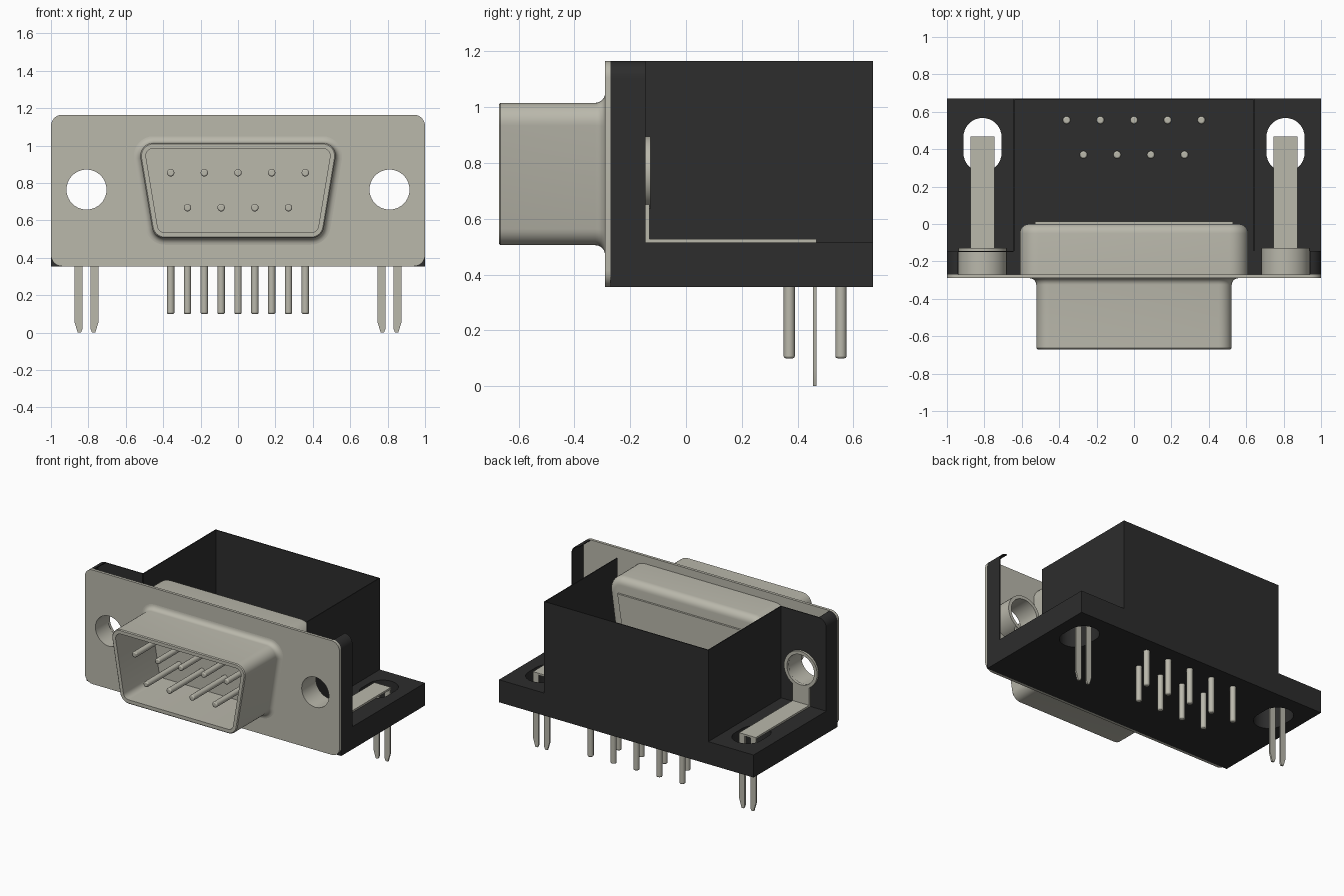
import bpy, bmesh, math
from mathutils import Matrix

cube = bpy.data.objects.get("Cube")
if cube:
    bpy.data.objects.remove(cube, do_unlink=True)


def material(name, rgb):
    m = bpy.data.materials.new(name)
    m.use_nodes = True
    m.diffuse_color = (*rgb, 1)
    bsdf = m.node_tree.nodes["Principled BSDF"]
    bsdf.inputs["Base Color"].default_value = (*rgb, 1)
    bsdf.inputs["Roughness"].default_value = 0.5
    return m


METAL = material("warm grey metal", (0.49, 0.48, 0.41))
BLACK = material("black plastic", (0.026, 0.026, 0.026))
parts = []


def finish(name, bm, mat):
    bmesh.ops.remove_doubles(bm, verts=bm.verts, dist=1e-5)
    bmesh.ops.recalc_face_normals(bm, faces=bm.faces)
    me = bpy.data.meshes.new(name)
    bm.to_mesh(me)
    bm.free()
    me.materials.clear()
    me.materials.append(mat)
    ob = bpy.data.objects.new(name, me)
    bpy.context.collection.objects.link(ob)
    parts.append(ob)
    return ob


def prism(name, loops, axis, a, b, mat):
    """Extrude outline loops (inner loops become holes) along axis from a to b."""
    cu = bpy.data.curves.new(name + "_outline", 'CURVE')
    cu.dimensions, cu.fill_mode, cu.extrude = '2D', 'BOTH', abs(b - a) / 2
    for loop in loops:
        sp = cu.splines.new('POLY')
        sp.points.add(len(loop) - 1)
        for p, (u, v) in zip(sp.points, loop):
            p.co = (u, v, 0, 1)
        sp.use_cyclic_u = True
    tmp = bpy.data.objects.new(name + "_tmp", cu)
    bpy.context.collection.objects.link(tmp)
    dg = bpy.context.evaluated_depsgraph_get()
    me = bpy.data.meshes.new_from_object(tmp.evaluated_get(dg))
    bm = bmesh.new()
    bm.from_mesh(me)
    bpy.data.objects.remove(tmp)
    bpy.data.curves.remove(cu)
    bpy.data.meshes.remove(me)
    mid = (a + b) / 2
    if axis == 'Y':
        mat4 = Matrix.Translation((0, mid, 0)) @ Matrix.Rotation(math.pi / 2, 4, 'X')
    else:
        mat4 = Matrix.Translation((0, 0, mid))
    bm.transform(mat4)
    return finish(name, bm, mat)


def arc(cx, cy, r, a0, a1, n=8):
    return [(cx + r * math.cos(math.radians(a0 + (a1 - a0) * i / n)),
             cy + r * math.sin(math.radians(a0 + (a1 - a0) * i / n))) for i in range(n + 1)]


def circle(cx, cy, r, n=40):
    return arc(cx, cy, r, 0, 360, n)[:-1]


def rect(x0, x1, y0, y1):
    return [(x0, y0), (x1, y0), (x1, y1), (x0, y1)]


def d_loop(top, bot, z0, z1, r, off=0):
    """Rounded trapezoid, grown by off."""
    t = (top - bot) / (z1 - z0)
    a = math.atan(t)
    deg = math.degrees(a)
    cx = lambda z: bot + (z - z0) * t - r / math.cos(a)
    zt, zb = z1 - r, z0 + r
    R = r + off
    return (arc(cx(zt), zt, R, -deg, 90) + arc(-cx(zt), zt, R, 90, 180 + deg)
            + arc(-cx(zb), zb, R, 180 + deg, 270) + arc(cx(zb), zb, R, 270, 360 - deg))


def loft(name, shape, rings, mat, cap=True):
    """Join grown copies of a rounded trapezoid along y; cap the last one."""
    bm = bmesh.new()
    prev = None
    for off, y in rings:
        cur = [bm.verts.new((x, y, z)) for x, z in d_loop(*shape, off)]
        if prev:
            n = len(cur)
            for i in range(n):
                j = (i + 1) % n
                bm.faces.new((prev[i], prev[j], cur[j], cur[i]))
        prev = cur
    if cap:
        bm.faces.new(prev)
    return finish(name, bm, mat)


def rod(name, x, y, z, r, length, axis):
    bm = bmesh.new()
    bmesh.ops.create_cone(bm, cap_ends=True, segments=16, radius1=r, radius2=r, depth=length)
    if axis == 'Y':
        bm.transform(Matrix.Rotation(math.pi / 2, 4, 'X'))
    bm.transform(Matrix.Translation((x, y, z)))
    ob = finish(name, bm, METAL)
    bev = ob.modifiers.new("rounded_ends", 'BEVEL')
    bev.width, bev.segments, bev.limit_method = 0.007, 2, 'ANGLE'
    return ob


Z0, Z1, FLOOR = 0.355, 1.165, 0.515
HX, HZ = 0.81, 0.765
FRONT_D = (0.535, 0.45, 0.505, 1.015, 0.07)

# Front plate with two screw holes and the opening for the shell
c = 0.06
plate = (arc(1 - c, Z1 - c, c, 0, 90) + arc(-1 + c, Z1 - c, c, 90, 180)
         + arc(-1 + c, Z0 + c, c, 180, 270) + arc(1 - c, Z0 + c, c, 270, 360))
prism("front_plate", [plate, circle(-HX, HZ, 0.107), circle(HX, HZ, 0.107),
                      d_loop(*FRONT_D, -0.03)], 'Y', -0.29, -0.27, METAL)

# Front shell: flared root, straight wall, hollow inside
flare = [(0.035 * (1 - math.sin(t)), -0.29 - 0.035 * (1 - math.cos(t)))
         for t in [math.pi / 2 * i / 6 for i in range(7)]]
loft("front_shell", FRONT_D, flare + [(0, -0.664), (-0.006, -0.67), (-0.03, -0.67), (-0.03, -0.272)], METAL)

# Rear shell with a rounded back edge and a raised panel
e = 0.05
back = [(-e * (1 - math.cos(t)), -e + e * math.sin(t)) for t in [math.pi / 2 * i / 6 for i in range(7)]]
loft("rear_shell", (0.625, 0.53, 0.42, 1.11, 0.1), [(0, -0.27)] + back, METAL)
prism("rear_panel", [[(-0.53, 1.0), (0.53, 1.0), (0.45, 0.51), (-0.45, 0.51)]], 'Y', -0.002, 0.014, METAL)

# Base with two slots
def slot(x):
    return arc(x, 0.465, 0.102, 0, 180, 16) + arc(x, 0.38, 0.102, 180, 360, 16)


prism("base", [rect(-1, 1, -0.27, 0.67), slot(-HX), slot(HX)], 'Z', Z0, FLOOR, BLACK)

# Open-topped housing walls
w, hx = 0.006, 0.645
prism("housing_walls", [[(-hx, -0.145), (-hx, 0.67), (hx, 0.67), (hx, -0.145), (hx - w, -0.145),
                         (hx - w, 0.67 - w), (-hx + w, 0.67 - w), (-hx + w, -0.145)]],
      'Z', FLOOR, Z1, BLACK)

# Flange back wall on the right side
prism("right_flange_back", [[(-hx, FLOOR), (-hx, Z1)] + arc(-1 + c, Z1 - c, c, 90, 180) + [(-1, FLOOR)],
                            circle(-HX, HZ, 0.107)], 'Y', -0.151, -0.145, BLACK)

# Mirrored side parts
for side, s in (("right", -1), ("left", 1)):
    # Thin outer flange edge following the plate corner
    outer = [(1, FLOOR)] + arc(1 - c, Z1 - c, c, 0, 90)
    inner = arc(1 - c, Z1 - c, c - w, 90, 0) + [(1 - w, FLOOR)]
    prism(side + "_flange_edge", [[(s * x, z) for x, z in outer + inner]], 'Y', -0.27, -0.145, BLACK)
    # Screw bushing
    prism(side + "_bushing", [circle(HX * s, HZ, 0.13), circle(HX * s, HZ, 0.107)], 'Y', -0.27, -0.128, METAL)
    # Board lock strap: upright, flat run and forked legs
    x0, x1 = s * HX - 0.065, s * HX + 0.065
    prism(side + "_strap_upright", [rect(x0, x1, FLOOR, 0.65)], 'Y', -0.145, -0.131, METAL)
    prism(side + "_strap", [rect(x0, x1, -0.14, 0.467)], 'Z', FLOOR, FLOOR + 0.013, METAL)
    for k, d in (("inner", -1), ("outer", 1)):
        leg = [(0.022, FLOOR), (0.065, FLOOR), (0.065, 0.06), (0.047, 0.0), (0.03, 0.0), (0.022, 0.02)]
        prism(f"{side}_{k}_leg", [[(s * (HX + d * u), z) for u, z in leg]], 'Y', 0.455, 0.467, METAL)

# Contact pins and solder pins: a row of five and a row of four
for n, z, y in ((5, 0.855, 0.555), (4, 0.668, 0.37)):
    for i in range(n):
        x = (i - (n - 1) / 2) * 0.18
        rod(f"contact_pin_{n}_{i}", x, -0.455, z, 0.02, 0.39, 'Y')
        rod(f"solder_pin_{n}_{i}", x, y, 0.312, 0.02, 0.424, 'Z')

# Smooth curved surfaces, keep hard edges
bpy.ops.object.select_all(action='DESELECT')
for ob in parts:
    ob.select_set(True)
bpy.context.view_layer.objects.active = parts[0]
bpy.ops.object.shade_smooth_by_angle(angle=math.radians(32))
